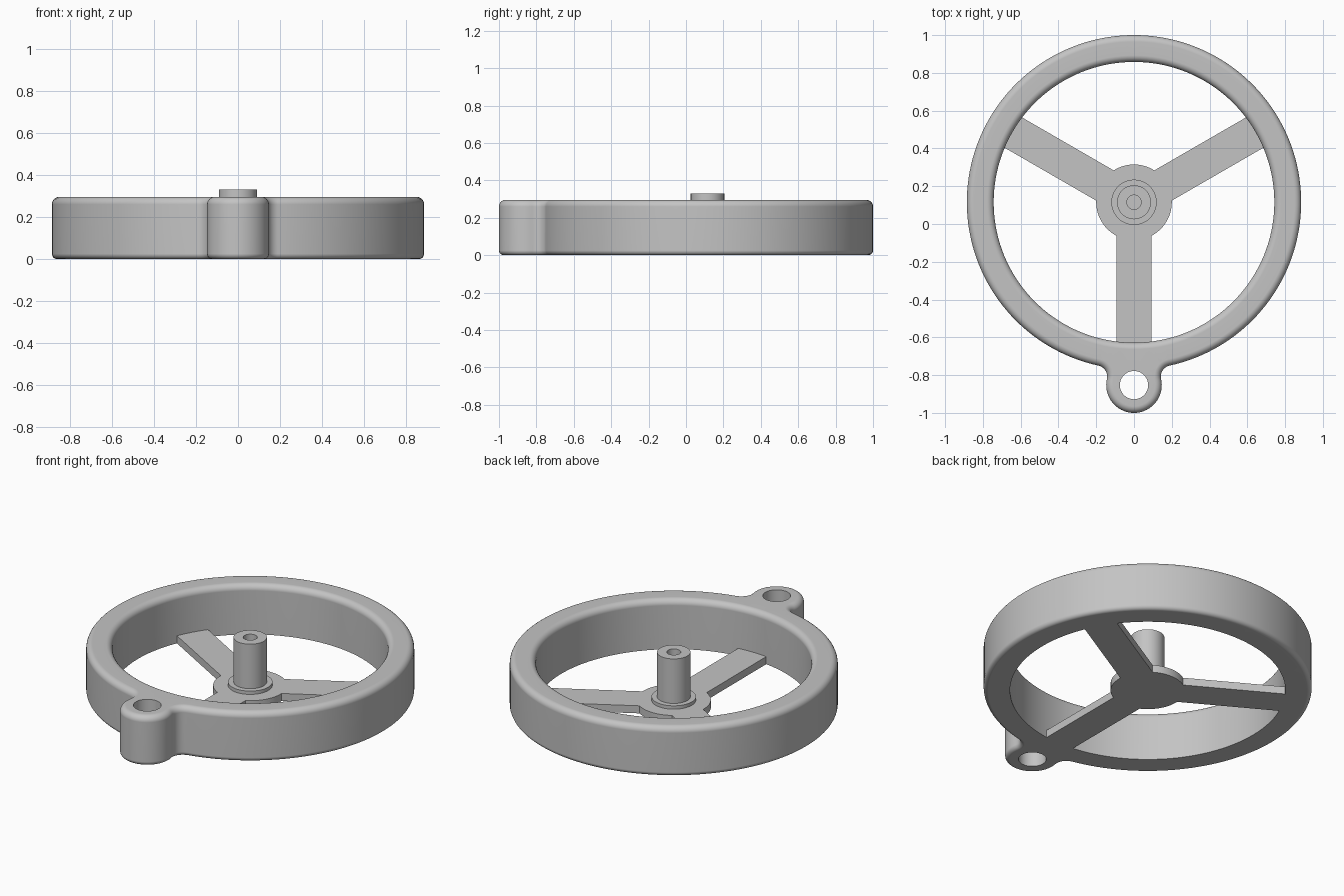
import bpy, bmesh
from math import pi, sin, cos, atan2, sqrt, radians

if "Cube" in bpy.data.objects:
    bpy.data.objects.remove(bpy.data.objects["Cube"])

CY = 0.115                     # wheel centre on y
R_OUT, R_IN, H = 0.885, 0.743, 0.295
LUG_Y, LUG_R, LUG_HOLE = -0.853, 0.147, 0.075
FILLET = 0.06
TOP_ROUND, BOTTOM_ROUND = 0.035, 0.025
PLATE = 0.045

grey = bpy.data.materials.new("plain grey")
grey.use_nodes = True
grey.diffuse_color = (0.55, 0.55, 0.55, 1)
grey.node_tree.nodes["Principled BSDF"].inputs["Base Color"].default_value = (0.55, 0.55, 0.55, 1)


def arc(cx, cy, r, a0, a1, n):
    """n points from a0 towards a1, end point left out."""
    return [(cx + r * cos(a0 + (a1 - a0) * i / n),
             cy + r * sin(a0 + (a1 - a0) * i / n)) for i in range(n)]


def loop(bm, points, z):
    return [bm.verts.new((x, y, z)) for x, y in points]


def bridge(bm, loops):
    for a, b in zip(loops, loops[1:]):
        for i in range(len(a)):
            j = (i + 1) % len(a)
            bm.faces.new((a[i], a[j], b[j], b[i]))


def cap(bm, loops):
    edges = [bm.edges.get((l[i - 1], l[i])) for l in loops for i in range(len(l))]
    bmesh.ops.triangle_fill(bm, edges=edges, use_beauty=True)


def finish(bm, name):
    bmesh.ops.recalc_face_normals(bm, faces=bm.faces)
    for f in bm.faces:
        f.smooth = True
    for e in bm.edges:
        e.smooth = e.calc_face_angle(0) < radians(30)
    mesh = bpy.data.meshes.new(name)
    bm.to_mesh(mesh)
    bm.free()
    mesh.materials.append(grey)
    obj = bpy.data.objects.new(name, mesh)
    bpy.context.collection.objects.link(obj)
    mod = obj.modifiers.new("even shading", 'WEIGHTED_NORMAL')
    mod.keep_sharp = True
    return obj


def rim_outline(inset):
    """Round rim blended into the lug by two fillets, moved inwards by inset."""
    d1, d2, d = R_OUT + FILLET, LUG_R + FILLET, CY - LUG_Y
    drop = (d1 * d1 - d2 * d2 + d * d) / (2 * d)
    fx, fy = sqrt(d1 * d1 - drop * drop), CY - drop
    a, b = atan2(-drop, fx), atan2(fy - LUG_Y, fx)
    f = FILLET + inset
    return (arc(0, CY, R_OUT - inset, a, pi - a, 144)
            + arc(-fx, fy, f, -a, -b, 10)
            + arc(0, LUG_Y, LUG_R - inset, pi - b, 2 * pi + b, 36)
            + arc(fx, fy, f, pi + b, pi + a, 10))


# Rim with lug: outer wall, inner wall, lug hole, then flat caps
STEPS = 6
quarter = [pi / 2 * i / STEPS for i in range(STEPS + 1)]
bm = bmesh.new()
outer = [loop(bm, rim_outline(BOTTOM_ROUND * (1 - sin(t))), BOTTOM_ROUND * (1 - cos(t)))
         for t in quarter]
outer += [loop(bm, rim_outline(TOP_ROUND * (1 - cos(t))), H - TOP_ROUND * (1 - sin(t)))
          for t in quarter]
inner = [loop(bm, arc(0, CY, R_IN, 0, 2 * pi, 144), 0)]
inner += [loop(bm, arc(0, CY, R_IN + TOP_ROUND * (1 - cos(t)), 0, 2 * pi, 144),
               H - TOP_ROUND * (1 - sin(t))) for t in quarter]
hole = [loop(bm, arc(0, LUG_Y, LUG_HOLE, 0, 2 * pi, 40), z) for z in (0, H)]
for wall in (outer, inner, hole):
    bridge(bm, wall)
for end in (0, -1):
    cap(bm, [outer[end], inner[end], hole[end]])
finish(bm, "rim_with_lug")

# Three flat spokes and the hub disc as one plate
HUB_R, HALF, REACH = 0.2, 0.0925, R_IN + 0.003
near, far = atan2(HALF, sqrt(HUB_R ** 2 - HALF ** 2)), atan2(HALF, sqrt(REACH ** 2 - HALF ** 2))
star = []
for k in range(3):
    d = -pi / 2 + k * 2 * pi / 3
    star += arc(0, CY, REACH, d - far, d + far, 8) + arc(0, CY, REACH, d + far, d + far + 1, 1)
    star += arc(0, CY, HUB_R, d + near, d + 2 * pi / 3 - near, 20)
    star += arc(0, CY, HUB_R, d + 2 * pi / 3 - near, d, 1)
bm = bmesh.new()
plate = [loop(bm, star, z) for z in (0, PLATE)]
bridge(bm, plate)
for l in plate:
    cap(bm, [l])
finish(bm, "spokes_and_hub")

# Collar and bored post, turned from one profile
profile = [(0.12, PLATE - 0.01), (0.12, 0.065), (0.09, 0.065),
           (0.09, 0.33), (0.038, 0.33), (0.038, 0.08)]
bm = bmesh.new()
rings = [loop(bm, arc(0, CY, r, 0, 2 * pi, 48), z) for r, z in profile]
bridge(bm, rings)
bm.faces.new(rings[0])
bm.faces.new(rings[-1])
finish(bm, "centre_post")
